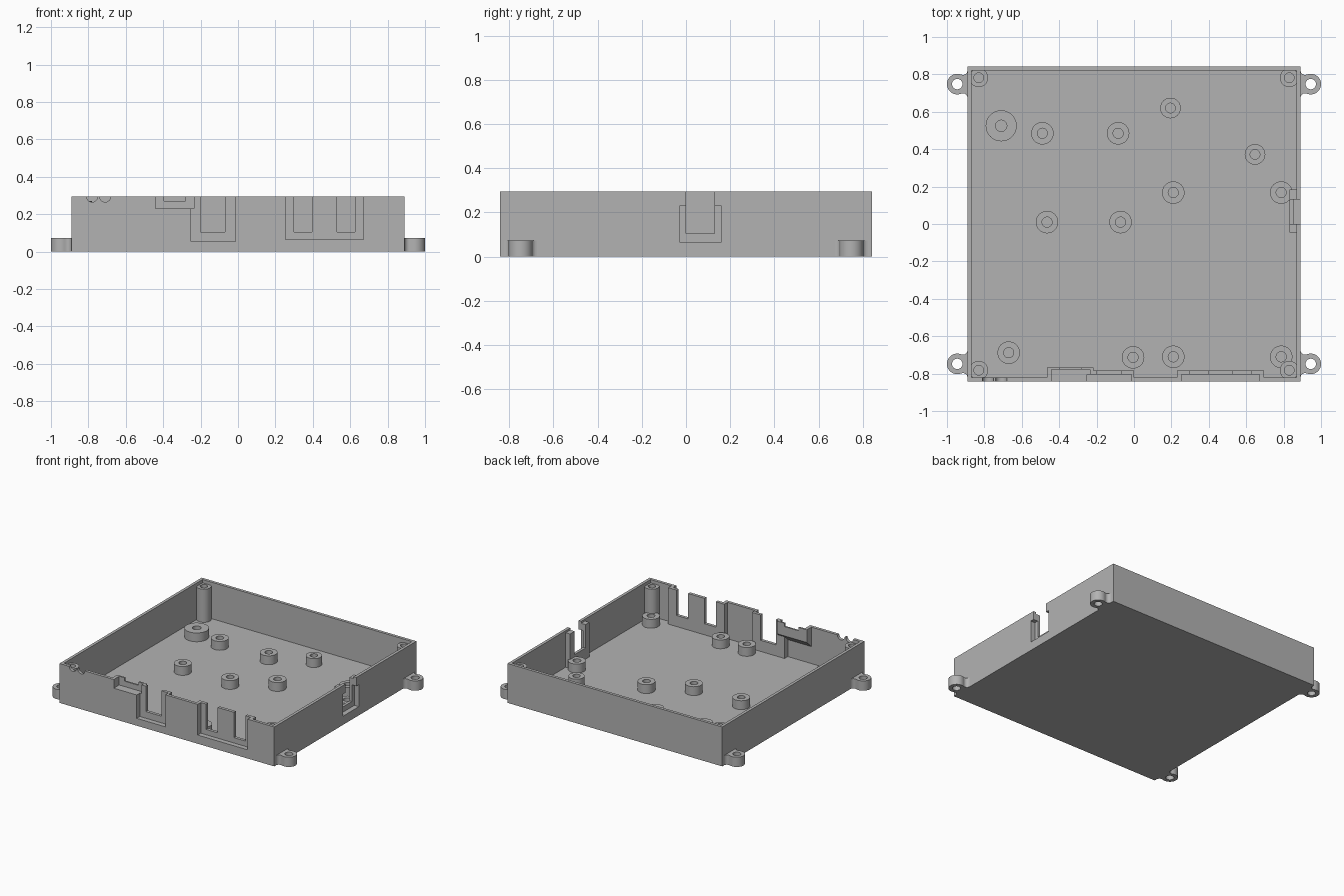
import bpy, bmesh, math
from mathutils import Vector

cube = bpy.data.objects.get("Cube")
if cube:
    bpy.data.objects.remove(cube, do_unlink=True)

grey = bpy.data.materials.new("plain grey")
grey.use_nodes = True
COLOUR = (0.45, 0.45, 0.45, 1)
grey.diffuse_color = COLOUR
grey.node_tree.nodes["Principled BSDF"].inputs["Base Color"].default_value = COLOUR

HX, HY, HEIGHT = 0.89, 0.842, 0.295   # outer half sizes and wall height
WALL, FLOOR = 0.022, 0.022
IN_Y = HY - WALL
TOP = 0.4                             # cutters end above the rim


def finish(name, bm):
    bmesh.ops.recalc_face_normals(bm, faces=bm.faces)
    mesh = bpy.data.meshes.new(name)
    bm.to_mesh(mesh)
    bm.free()
    mesh.materials.append(grey)
    obj = bpy.data.objects.new(name, mesh)
    bpy.context.collection.objects.link(obj)
    return obj


def prism(name, outline, sweep):
    """Extrude a flat outline along a vector."""
    bm = bmesh.new()
    face = bm.faces.new([bm.verts.new(p) for p in outline])
    new = bmesh.ops.extrude_face_region(bm, geom=[face])["geom"]
    verts = [v for v in new if isinstance(v, bmesh.types.BMVert)]
    bmesh.ops.translate(bm, verts=verts, vec=Vector(sweep))
    return finish(name, bm)


def block(name, x0, x1, y0, y1, z0, z1):
    base = [(x0, y0, z0), (x1, y0, z0), (x1, y1, z0), (x0, y1, z0)]
    return prism(name, base, (0, 0, z1 - z0))


def ring(x, y, z, r, n=32):
    turn = 2 * math.pi / n
    return [(x + r * math.cos(i * turn), y + r * math.sin(i * turn), z) for i in range(n)]


def boolean(obj, tool, operation):
    """Apply one boolean and discard its tool."""
    mod = obj.modifiers.new("cut", 'BOOLEAN')
    mod.operation, mod.solver, mod.object = operation, 'EXACT', tool
    graph = bpy.context.evaluated_depsgraph_get()
    result = bpy.data.meshes.new_from_object(obj.evaluated_get(graph))
    obj.modifiers.clear()
    obj.data = result
    bpy.data.objects.remove(tool, do_unlink=True)


def smooth(obj):
    bpy.ops.object.select_all(action='DESELECT')
    obj.select_set(True)
    bpy.context.view_layer.objects.active = obj
    bpy.ops.object.shade_smooth_by_angle(angle=math.radians(35))


def post(name, x, y, r, hole, top, hole_floor):
    """Round post with a blind screw hole."""
    bm = bmesh.new()
    levels = [(r, FLOOR - 0.01), (r, top), (hole, top), (hole, hole_floor)]
    loops = [[bm.verts.new(p) for p in ring(x, y, z, rad)] for rad, z in levels]
    for a, b in zip(loops, loops[1:]):
        for i in range(len(a)):
            j = (i + 1) % len(a)
            bm.faces.new((a[i], a[j], b[j], b[i]))
    bm.faces.new(loops[0])
    bm.faces.new(loops[-1])
    smooth(finish(name, bm))


# Open tray
tray = block("tray", -HX, HX, -HY, HY, 0, HEIGHT)
boolean(tray, block("cavity", -HX + WALL, HX - WALL, -IN_Y, IN_Y, FLOOR, TOP), 'DIFFERENCE')

# Thickened pads inside the walls, behind the port openings
pads = [
    (-0.27, 0.0, -IN_Y - 0.01, -0.782, 0.01, HEIGHT),
    (0.23, 0.695, -IN_Y - 0.01, -0.782, 0.01, HEIGHT),
    (0.832, HX - 0.01, -0.045, 0.185, 0.01, 0.28),
]
for p in pads:
    boolean(tray, block("pad", *p), 'UNION')
overhang = [(-0.465, -IN_Y - 0.01, HEIGHT), (-0.465, -0.766, HEIGHT),
            (-0.465, -0.766, 0.2), (-0.465, -IN_Y - 0.01, 0.14)]
boolean(tray, prism("overhang", overhang, (0.248, 0, 0)), 'UNION')

# Outer recesses, then the slots that go right through
openings = [
    (-0.44, -0.235, -1, -0.778, 0.23, TOP),
    (-0.25, -0.013, -1, -0.805, 0.055, TOP),
    (0.255, 0.67, -1, -0.805, 0.065, TOP),
    (0.853, 1, -0.03, 0.16, 0.065, 0.23),
    (-0.395, -0.28, -1, -0.7, 0.27, TOP),
    (-0.2, -0.07, -1, -0.7, 0.105, TOP),
    (0.3, 0.395, -1, -0.7, 0.105, TOP),
    (0.53, 0.625, -1, -0.7, 0.105, TOP),
    (0.8, 1, 0.0, 0.13, 0.105, TOP),
]
for o in openings:
    boolean(tray, block("opening", *o), 'DIFFERENCE')

# Two round cable notches in the front rim
for x in (-0.78, -0.71):
    circle = [(a, -1, b) for a, b, c in ring(x, HEIGHT, 0, 0.03, 24)]
    boolean(tray, prism("notch", circle, (0, 0.3, 0)), 'DIFFERENCE')
smooth(tray)

# Corner screw posts and mounting ears
EAR_X, EAR_Y, EAR_R, FILLET = 0.945, 0.748, 0.055, 0.025
side = EAR_X - HX - FILLET
rise = math.sqrt((EAR_R + FILLET) ** 2 - side ** 2)
touch = math.atan2(rise, -side)
half = []
for i in range(17):                   # outer round of the ear
    a = touch * i / 16
    half.append((EAR_X + EAR_R * math.cos(a), EAR_R * math.sin(a)))
for i in range(1, 9):                 # hollow blend into the wall
    a = touch - math.pi + (-math.pi - (touch - math.pi)) * i / 8
    half.append((HX + FILLET + FILLET * math.cos(a), rise + FILLET * math.sin(a)))
profile = half + [(x, -y) for x, y in reversed(half[1:])]

for sx, across in ((1, "left"), (-1, "right")):
    for sy, along in ((-1, "front"), (1, "back")):
        tag = f"{along}_{across}"
        post("corner_post_" + tag, sx * 0.83, sy * 0.782, 0.05, 0.026, 0.27, 0.1)
        outline = [(sx * x, sy * EAR_Y + y, 0) for x, y in profile]
        ear = prism("mounting_ear_" + tag, outline, (0, 0, 0.073))
        hole = prism("hole", ring(sx * EAR_X, sy * EAR_Y, -0.1, 0.028), (0, 0, 0.3))
        boolean(ear, hole, 'DIFFERENCE')
        smooth(ear)

# Board standoffs on the floor
STANDOFFS = [(-0.49, 0.485), (-0.085, 0.485), (0.21, 0.168), (0.787, 0.168),
             (-0.465, 0.01), (-0.072, 0.01), (-0.67, -0.688), (-0.005, -0.713),
             (0.21, -0.71), (0.787, -0.71)]
for i, (x, y) in enumerate(STANDOFFS):
    post(f"standoff_{i + 1}", x, y, 0.06, 0.027, 0.088, FLOOR + 0.003)
for i, (x, y) in enumerate([(0.195, 0.62), (0.647, 0.372)]):
    post(f"small_standoff_{i + 1}", x, y, 0.055, 0.026, 0.088, FLOOR + 0.003)
post("large_standoff", -0.71, 0.525, 0.083, 0.03, 0.088, FLOOR + 0.003)
